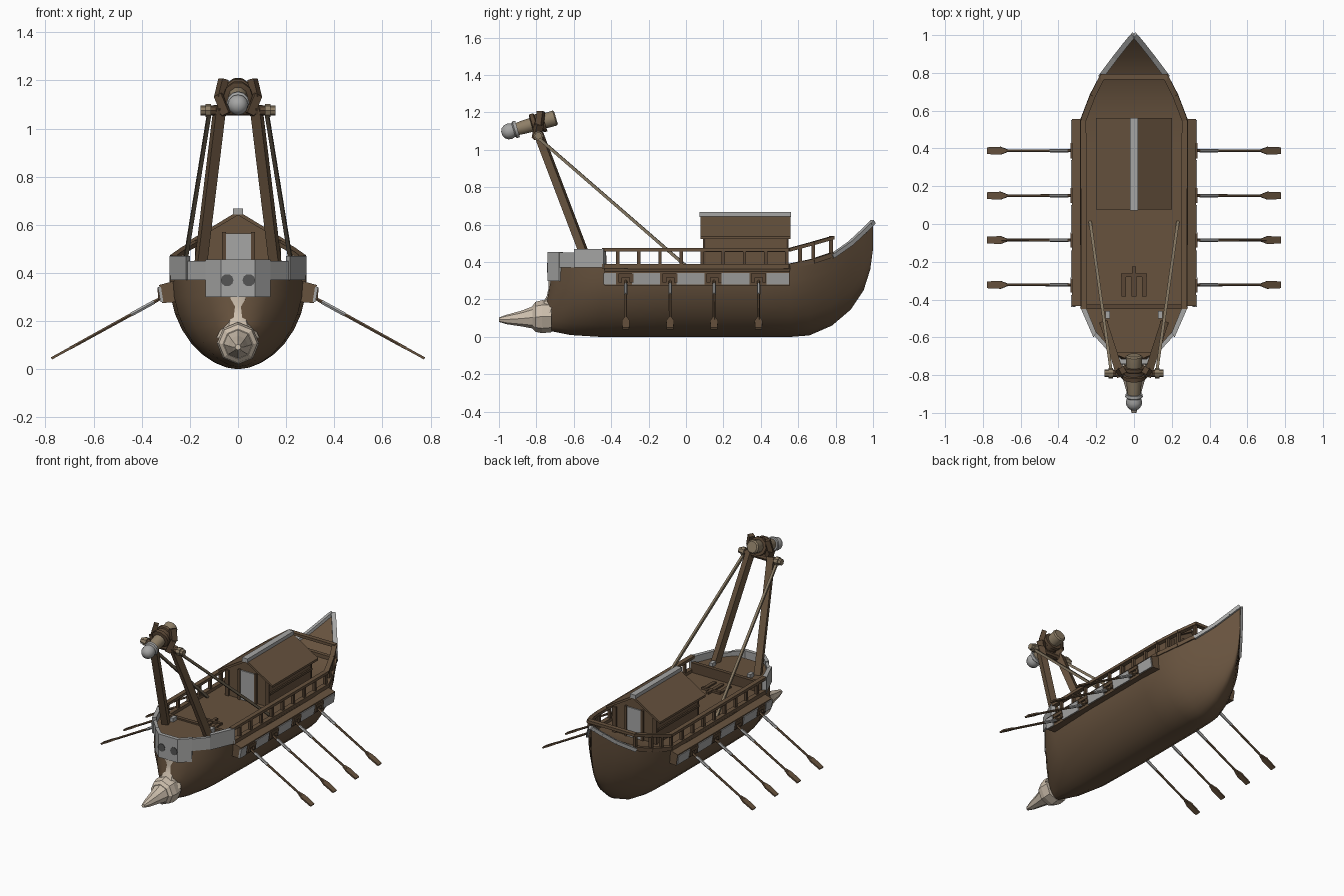
import bpy, bmesh, math
from mathutils import Vector

if "Cube" in bpy.data.objects:
    bpy.data.objects.remove(bpy.data.objects["Cube"])


def material(name, rgb):
    m = bpy.data.materials.new(name)
    m.diffuse_color = (*rgb, 1)
    m.use_nodes = True
    m.node_tree.nodes["Principled BSDF"].inputs["Base Color"].default_value = m.diffuse_color
    return m


WOOD = material("brown wood", (0.135, 0.085, 0.048))
DARK = material("dark wood", (0.10, 0.062, 0.035))
GREY = material("grey metal", (0.38, 0.38, 0.375))
BONE = material("pale bone", (0.60, 0.51, 0.41))
TAN = material("tan wood", (0.27, 0.21, 0.135))
ROPE = material("rope", (0.22, 0.175, 0.115))
SOOT = material("dark grey", (0.09, 0.09, 0.09))


def make(name, verts, faces, mat, smooth=False):
    me = bpy.data.meshes.new(name)
    me.from_pydata([tuple(v) for v in verts], [], faces)
    bm = bmesh.new()
    bm.from_mesh(me)
    bmesh.ops.recalc_face_normals(bm, faces=bm.faces)
    bm.to_mesh(me)
    bm.free()
    me.materials.append(mat)
    ob = bpy.data.objects.new(name, me)
    bpy.context.collection.objects.link(ob)
    if smooth:
        bpy.ops.object.select_all(action='DESELECT')
        ob.select_set(True)
        bpy.context.view_layer.objects.active = ob
        bpy.ops.object.shade_smooth_by_angle(angle=math.radians(40))
    return ob


def loft(name, rings, mat, closed=True, caps=True, smooth=False):
    n = len(rings[0])
    faces = []
    for i in range(len(rings) - 1):
        for j in range(n if closed else n - 1):
            k = (j + 1) % n
            faces.append((i * n + j, i * n + k, (i + 1) * n + k, (i + 1) * n + j))
    if caps:
        faces += [tuple(range(n)), tuple(range((len(rings) - 1) * n, len(rings) * n))]
    return make(name, [v for r in rings for v in r], faces, mat, smooth)


def box(name, x0, x1, y0, y1, z0, z1, mat):
    return loft(name, [[(x0, y, z0), (x1, y, z0), (x1, y, z1), (x0, y, z1)] for y in (y0, y1)], mat)


def frame(d):
    d = d.normalized()
    s = d.cross(Vector((0, 0, 1)))
    if s.length < 1e-4:
        s = Vector((1, 0, 0))
    s.normalize()
    return d, s, s.cross(d)


def beam(name, a, b, w, h, mat):
    a, b = Vector(a), Vector(b)
    d, s, u = frame(b - a)
    return loft(name, [[p + s * w / 2 * i + u * h / 2 * j for i, j in ((-1, -1), (1, -1), (1, 1), (-1, 1))]
                       for p in (a, b)], mat)


def lathe(name, a, d, profile, sides, mat, smooth=True):
    d, s, u = frame(Vector(d))
    rings = [[Vector(a) + d * t + (s * math.cos(2 * math.pi * k / sides) + u * math.sin(2 * math.pi * k / sides)) * r
              for k in range(sides)] for t, r in profile]
    return loft(name, rings, mat, smooth=smooth)


def wall(name, pts, z0, z1, thick, mat):
    """Upright bent plate along a plan polyline, thickened towards the ship's middle."""
    rings = []
    for x, y in pts:
        inn = Vector((-x, -0.3 - y)).normalized() * thick
        rings.append([(x, y, z0), (x, y, z1), (x + inn.x, y + inn.y, z1), (x + inn.x, y + inn.y, z0)])
    return loft(name, rings, mat)


# Hull: (y at deck, y at keel, half width, deck z, keel z)
ST = [(-.71, -.77, .05, .37, .05), (-.68, -.72, .12, .37, .03), (-.58, -.62, .215, .37, .01),
      (-.44, -.46, .27, .37, 0), (-.1, -.1, .285, .37, 0), (.4, .4, .285, .37, 0),
      (.56, .56, .275, .37, 0), (.68, .66, .23, .395, .008), (.78, .78, .175, .43, .06),
      (.88, .88, .10, .50, .145), (.95, .95, .045, .565, .25), (.985, .985, .016, .60, .36),
      (1.0, 1.0, .002, .615, .47)]
rings = []
for yt, yk, w, zt, zk in ST:
    ring = []
    for j in range(-8, 9):
        t = abs(j) / 8 * math.pi / 2
        f = 1 - math.cos(t)
        ring.append((math.copysign(w * math.sin(t) ** 1.1, j), yk + (yt - yk) * f, zk + (zt - zk) * f))
    rings.append(ring)
loft("hull", rings, WOOD, smooth=True)

# Bow: raised foredeck, armour plates, eyes, bone stem and ram
fore = [(-.26, -.44), (-.2, -.58), (-.11, -.68), (.11, -.68), (.2, -.58), (.26, -.44)]
loft("foredeck", [[(x, y, z) for x, y in fore] for z in (.36, .425)], WOOD)
box("foredeck_beam", -.26, .26, -.45, -.425, .37, .435, DARK)
wall("bow_plate", [(-.135, -.68), (-.07, -.74), (.07, -.74), (.135, -.68)], .30, .455, .025, GREY)
for s in (-1, 1):
    wall("bow_side_plate", [(s * .13, -.68), (s * .222, -.58)], .37, .45, .022, GREY)
    wall("bow_shoulder_plate", [(s * .215, -.60), (s * .285, -.44)], .37, .47, .028, GREY)
    box("bow_cleat", s * .14 - .012, s * .14 + .012, -.5, -.46, .425, .45, GREY)
    lathe("bow_eye", (s * .045, -.737, .37), (0, -1, 0), [(0, .026), (.006, .026)], 10, SOOT)
stem = [(-.785, .13, .09), (-.77, .18, .065), (-.745, .215, .05), (-.735, .26, .047), (-.735, .31, .052)]
loft("bone_stem", [[(-w, y + .06, z), (-w * .6, y + .01, z), (0, y, z), (w * .6, y + .01, z), (w, y + .06, z)]
                   for y, z, w in stem], BONE, smooth=True)
ram = [(-1.0, .012, .092), (-.96, .025, .093), (-.88, .042, .098), (-.81, .062, .105)]
N = 8


def ram_ring(y, r, z):
    return [(r * math.cos(2 * math.pi * k / N), y, z + r * math.sin(2 * math.pi * k / N)) for k in range(N)]


loft("ram_spike", [ram_ring(*p) for p in ram], BONE)
loft("ram_collar", [ram_ring(*p) for p in
                    [(-.82, .062, .105), (-.805, .08, .107), (-.77, .088, .108), (-.72, .085, .11)]], BONE)

# Stern trim along the rising edge
for s in (-1, 1):
    for a, b in zip(ST[8:-1], ST[9:]):
        beam("stern_trim", (s * a[2], a[0], a[3]), (s * b[2], b[0], b[3]), .028, .022, GREY)

# Railings
rail = [(.265, -.45, .465), (.268, .55, .465), (.218, .68, .50), (.165, .785, .53)]
for s in (-1, 1):
    for a, b in zip(rail, rail[1:]):
        beam("top_rail", (s * a[0], a[1], a[2]), (s * b[0], b[1], b[2]), .03, .018, WOOD)
    low = [(.268, -.45, .378), (.27, .55, .378), (.22, .68, .405), (.165, .785, .44)]
    for a, b in zip(low, low[1:]):
        beam("low_rail", (s * a[0], a[1], a[2]), (s * b[0], b[1], b[2]), .03, .025, WOOD)
    for i in range(9):
        y = -.365 + i * .113
        box("rail_post", s * .267 - .009, s * .267 + .009, y - .009, y + .009, .37, .465, DARK)
    for x, y, z0, z1 in ((.245, .61, .38, .482), (.218, .68, .39, .5), (.168, .775, .42, .535)):
        box("stern_post", s * x - .01, s * x + .01, y - .01, y + .01, z0, z1, DARK)
beam("stern_cross_rail", (-.175, .78, .53), (.175, .78, .53), .03, .018, WOOD)
beam("stern_cross_board", (-.165, .78, .435), (.165, .78, .435), .025, .03, WOOD)

# Oar boxes, plates and oars
for s in (-1, 1):
    loft("oar_box", [[(s * .25, y, .28), (s * .315, y, .275), (s * .328, y, .35), (s * .265, y, .367)]
                     for y in (-.435, .555)], WOOD)
    for y0, y1 in ((-.44, -.375), (-.29, -.14), (-.05, .10), (.19, .34), (.43, .55)):
        loft("oar_box_plate", [[(s * .31, y, .279), (s * .322, y, .279), (s * .333, y, .342), (s * .32, y, .342)]
                               for y in (y0, y1)], GREY)
    for y in (-.322, -.085, .15, .388):
        box("oar_port", *sorted((s * .30, s * .335)), y - .04, y + .04, .318, .34, DARK)
        for dy in (-.03, .03):
            box("oar_port_side", *sorted((s * .30, s * .332)), y + dy - .01, y + dy + .01, .29, .33, DARK)
        a, b = Vector((s * .29, y, .312)), Vector((s * .775, y, .045))
        d = b - a
        lathe("oar_shaft", a, d, [(0, .008), (d.length * .84, .007)], 6, WOOD)
        lathe("oar_sleeve", a + d * .12, d, [(0, .0095), (.11, .0095)], 6, GREY)
        u = Vector((0, 1, 0))
        n = d.normalized().cross(u) * .005
        loft("oar_blade", [[a + d * t + u * w + n, a + d * t - u * w + n, a + d * t - u * w - n, a + d * t + u * w - n]
                           for t, w in ((.79, .008), (.86, .021), (1, .018))], WOOD)

# Cabin with gable roof
gable = [(-.16, .365), (.16, .365), (.16, .55), (0, .645), (-.16, .55)]
loft("cabin", [[(x, y, z) for x, z in gable] for y in (.105, .535)], WOOD)
for s in (-1, 1):
    loft("cabin_roof", [[(0, y, .64), (s * .2, y, .522), (s * .2, y, .536), (0, y, .657)] for y in (.078, .56)], WOOD)
box("roof_ridge", -.02, .02, .072, .562, .642, .668, GREY)
for y, o in ((.105, -1), (.535, 1)):
    box("cabin_door", -.05, .055, *sorted((y, y + o * .008)), .37, .565, GREY)
    for x in (-.058, .063):
        box("door_frame", x - .008, x + .008, *sorted((y, y + o * .014)), .37, .57, DARK)
    for x in (-.15, .15):
        box("cabin_corner", x - .014, x + .014, *sorted((y, y + o * .01)), .37, .54, DARK)
for s in (-1, 1):
    box("cabin_wall_beam", *sorted((s * .155, s * .17)), .1, .54, .455, .47, DARK)

# Deck hatch
for x in (-.055, 0, .055):
    box("hatch_slat", x - .012, x + .012, -.385, -.265, .365, .38, DARK)
box("hatch_top", -.068, .068, -.28, -.262, .365, .385, DARK)
box("hatch_handle", -.01, .01, -.265, -.225, .365, .385, DARK)

# A-frame, crossbar and stays
for s in (-1, 1):
    beam("frame_leg", (s * .157, -.535, .42), (s * .075, -.79, 1.09), .042, .042, WOOD)
    beam("stay_rope", (s * .12, -.785, 1.06), (s * .232, .01, .37), .016, .016, ROPE)
    lathe("crossbar_end", (s * .112, -.79, 1.075), (s, 0, 0), [(0, .027), (.024, .027), (.024, .02), (.044, .02)], 8, TAN)
    beam("yoke_arm", (s * .045, -.80, 1.06), (s * .078, -.785, 1.14), .04, .035, DARK)
    beam("yoke_arm_top", (s * .078, -.785, 1.13), (s * .06, -.775, 1.205), .036, .03, DARK)
lathe("crossbar", (-.115, -.79, 1.075), (1, 0, 0), [(0, .02), (.23, .02)], 8, DARK)

# Swinging ram head on top of the frame
A, D = Vector((0, -.985, 1.087)), Vector((0, .29, .085))
D.normalize()
lathe("head_tip", A, D, [(0, .012), (.008, .028), (.025, .04), (.045, .043), (.065, .037), (.072, .047), (.088, .045)], 12, GREY)
lathe("head_barrel", A, D, [(.08, .034), (.12, .038), (.22, .042)], 10, TAN)
lathe("head_collar", A, D, [(.165, .045), (.17, .06), (.19, .06), (.195, .052), (.215, .052), (.22, .06), (.238, .06)], 10, DARK)
lathe("head_rear", A, D, [(.22, .036), (.24, .042), (.295, .044), (.302, .036)], 10, TAN)
